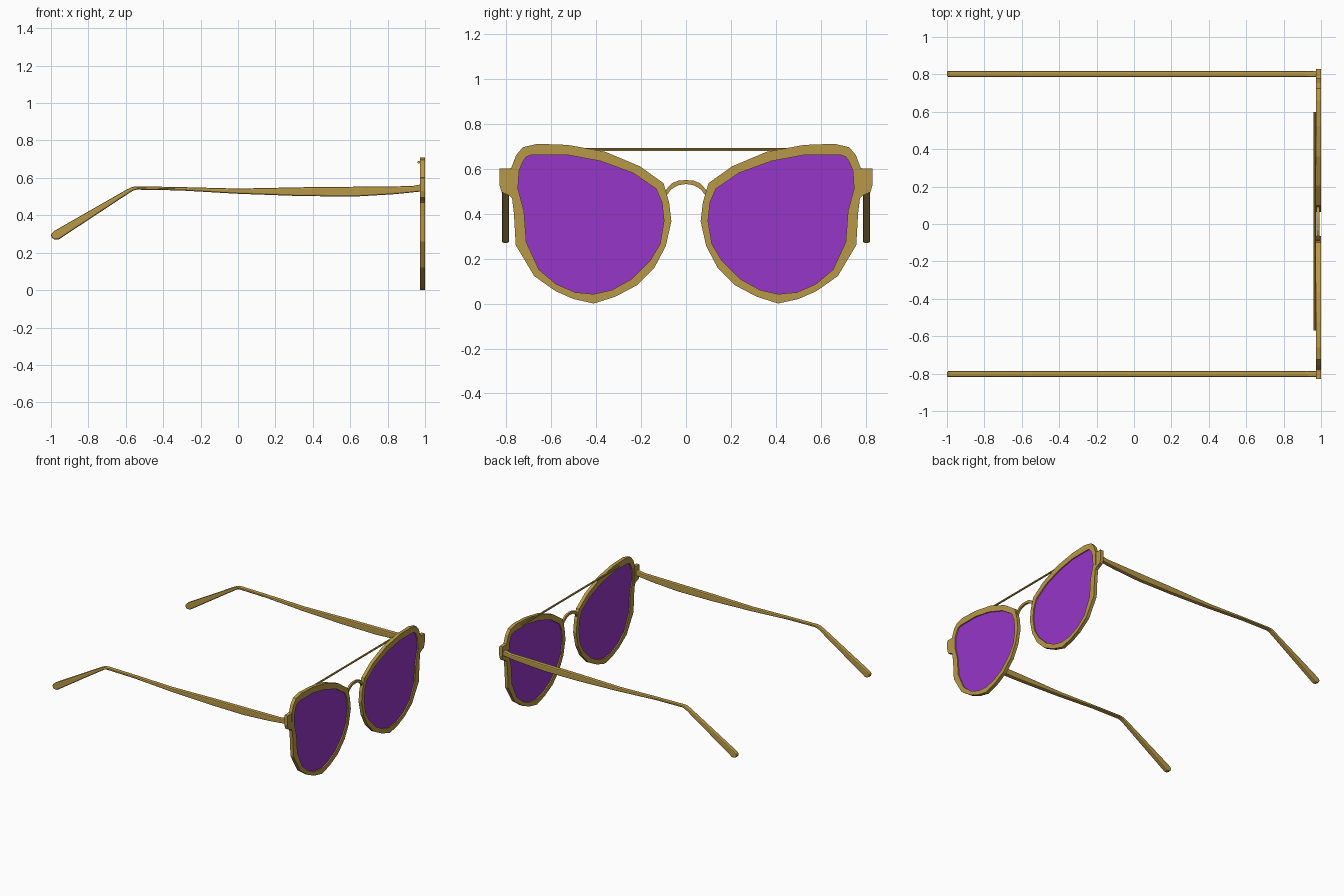
import bpy, bmesh, math

if "Cube" in bpy.data.objects:
    bpy.data.objects.remove(bpy.data.objects["Cube"])


def material(name, rgb):
    m = bpy.data.materials.new(name)
    m.diffuse_color = (*rgb, 1)
    m.use_nodes = True
    m.node_tree.nodes["Principled BSDF"].inputs["Base Color"].default_value = m.diffuse_color
    return m


GOLD = material("gold", (0.479, 0.314, 0.065))
PURPLE = material("purple", (0.305, 0.037, 0.58))


def finish(name, bm, mat, mirror=True):
    bmesh.ops.recalc_face_normals(bm, faces=bm.faces)
    me = bpy.data.meshes.new(name)
    bm.to_mesh(me)
    bm.free()
    me.materials.append(mat)
    ob = bpy.data.objects.new(name, me)
    bpy.context.collection.objects.link(ob)
    if mirror:
        mod = ob.modifiers.new("mirror", 'MIRROR')
        mod.use_axis = (False, True, False)
        mod.use_mirror_merge = False
    return ob


def ladder(name, pairs, place, a, b, mat, closed=False, mirror=True):
    """Solid strip between paired outlines, extruded from depth a to depth b."""
    bm = bmesh.new()
    rows = [[bm.verts.new(place(u, v, d)) for d in (a, b)
             for u, v in ((p[0], p[1]), (p[2], p[3]))] for p in pairs]
    n = len(rows)
    for i in range(n if closed else n - 1):
        p, q = rows[i], rows[(i + 1) % n]
        for j, k in ((0, 1), (1, 3), (3, 2), (2, 0)):
            bm.faces.new((p[j], p[k], q[k], q[j]))
    if not closed:
        for r in (rows[0], rows[-1]):
            bm.faces.new((r[0], r[1], r[3], r[2]))
    return finish(name, bm, mat, mirror)


def facing_x(y, z, d):
    return (d, y, z)


def facing_y(x, z, d):
    return (x, d, z)


# Rim: outer y, z and inner y, z
RIM = [
    (.66, .71, .69, .66), (.525, .705, .525, .66), (.36, .675, .38, .633),
    (.205, .61, .235, .58), (.10, .535, .133, .51), (.075, .45, .107, .45),
    (.065, .365, .098, .367), (.09, .255, .115, .265), (.14, .16, .16, .19),
    (.22, .08, .24, .11), (.315, .03, .33, .06), (.41, 0, .41, .042),
    (.50, .02, .493, .05), (.58, .055, .578, .087), (.675, .122, .653, .15),
    (.757, .26, .71, .273), (.765, .40, .72, .41), (.777, .50, .747, .51),
    (.778, .60, .742, .59), (.755, .66, .724, .633), (.725, .695, .71, .652)]
ladder("rim", RIM, facing_x, .974, 1.0, GOLD, closed=True)

# Lens plate set inside the rim
bm = bmesh.new()
sides = [[bm.verts.new((x, p[2], p[3])) for p in RIM] for x in (.983, .991)]
for s in sides:
    bm.faces.new(s)
finish("lens", bm, PURPLE)

# Hinge lug on the outer side of the rim
ladder("hinge_lug", [(.765, .605, .765, .46), (.79, .60, .785, .48),
                     (.828, .60, .82, .495), (.83, .59, .83, .53)],
       facing_x, .973, .999, GOLD)

# Temple arm: top x, z and bottom x, z
TEMPLE = [
    (.985, .567, .985, .528), (.93, .556, .84, .513), (.65, .553, .62, .50),
    (.35, .550, .33, .503), (0, .543, 0, .515), (-.31, .551, -.31, .533),
    (-.54, .555, -.54, .537), (-.565, .552, -.56, .532), (-.595, .538, -.585, .517),
    (-.98, .318, -.96, .270), (-.995, .305, -.98, .270), (-1.0, .293, -.995, .280)]
arm = ladder("temple_arm", TEMPLE, facing_y, .786, .819, GOLD)
bev = arm.modifiers.new("bevel", 'BEVEL')
bev.width = .008
bev.segments = 2
bev.limit_method = 'ANGLE'
bev.angle_limit = math.radians(50)

# Nose bridge arch
half = [(.092, .50, .083, .483), (.078, .52, .07, .503), (.06, .536, .052, .517),
        (.035, .546, .03, .527)]
arch = half + [(0, .549, 0, .531)] + [(-a, b, -c, d) for a, b, c, d in reversed(half)]
ladder("nose_bridge", arch, facing_x, .977, .992, GOLD, mirror=False)

# Thin brow bar behind the rims
bpy.ops.mesh.primitive_cylinder_add(vertices=8, radius=.007, depth=1.17,
                                    location=(.966, .015, .684),
                                    rotation=(math.pi / 2, 0, 0))
bar = bpy.context.object
bar.name = "brow_bar"
bar.data.materials.append(GOLD)
